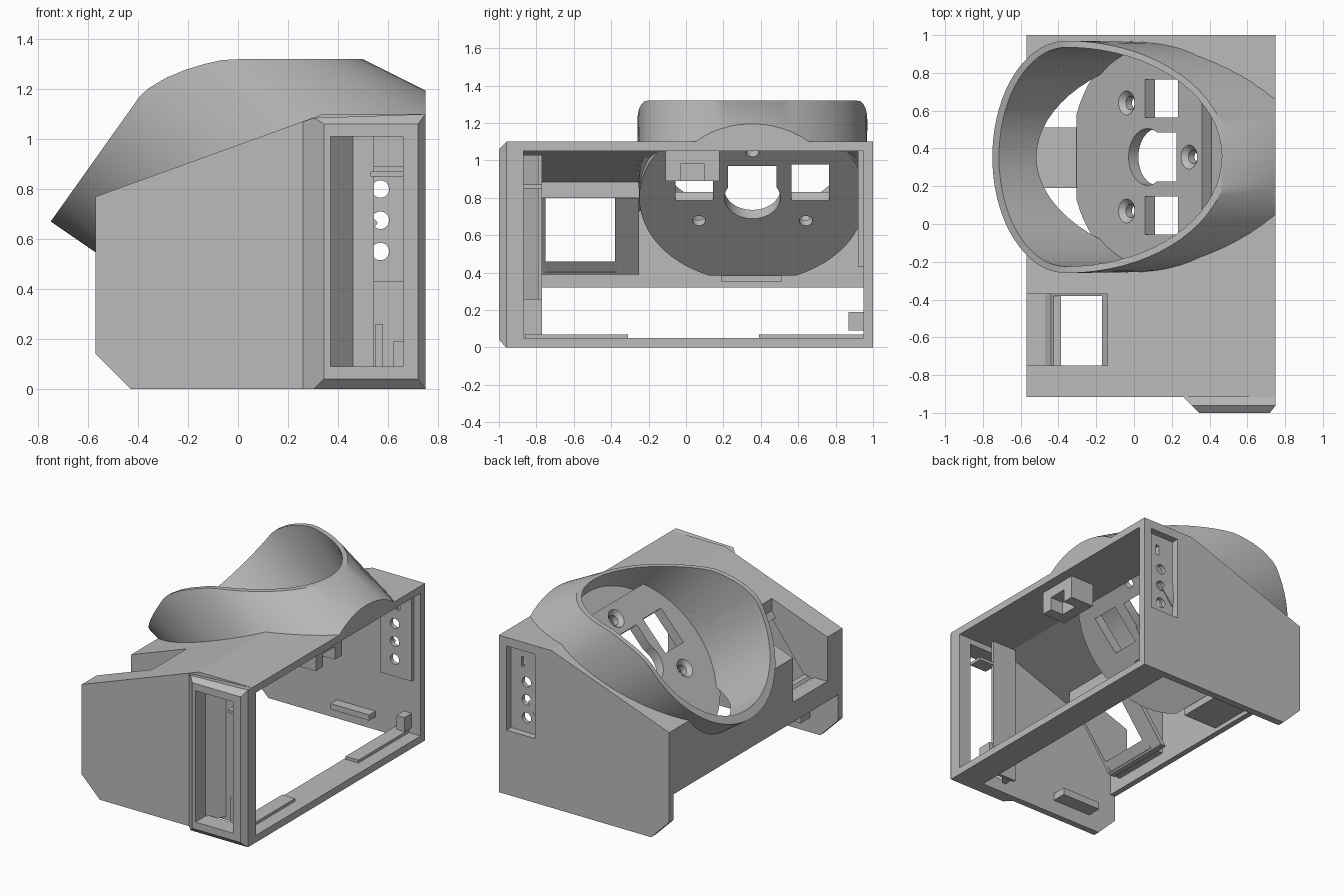
import bpy, bmesh, math
from math import sin, cos, pi, radians
from mathutils import Matrix, Vector

if "Cube" in bpy.data.objects:
    bpy.data.objects.remove(bpy.data.objects["Cube"])

grey = bpy.data.materials.new("plain_grey")
grey.use_nodes = True
grey.diffuse_color = (0.5, 0.5, 0.5, 1)
grey.node_tree.nodes["Principled BSDF"].inputs["Base Color"].default_value = grey.diffuse_color


def finish(name, bm):
    bmesh.ops.recalc_face_normals(bm, faces=bm.faces[:])
    mesh = bpy.data.meshes.new(name)
    bm.to_mesh(mesh)
    bm.free()
    mesh.materials.append(grey)
    ob = bpy.data.objects.new(name, mesh)
    bpy.context.collection.objects.link(ob)
    return ob


def loft(name, rings, strips=False):
    """Skin between rings of points; end caps are one face, or strips across y."""
    bm = bmesh.new()
    vs = [[bm.verts.new(p) for p in r] for r in rings]
    n = len(vs[0])
    for a, b in zip(vs, vs[1:]):
        for i in range(n):
            j = (i + 1) % n
            bm.faces.new((a[i], a[j], b[j], b[i]))
    for r in (vs[0], vs[-1]):
        if strips:
            for i in range(n // 2):
                bm.faces.new(list(dict.fromkeys((r[i], r[i + 1], r[n - i - 1], r[(n - i) % n]))))
        else:
            bm.faces.new(r)
    return finish(name, bm)


def prism(name, pts, y0, y1):
    return loft(name, [[(x, y, z) for x, z in pts] for y in (y0, y1)])


def box(name, x0, x1, y0, y1, z0, z1):
    return prism(name, [(x0, z0), (x1, z0), (x1, z1), (x0, z1)], y0, y1)


def rod(name, matrix, r, depth, r2=None, n=32):
    bm = bmesh.new()
    bmesh.ops.create_cone(bm, cap_ends=True, segments=n, radius1=r,
                          radius2=r if r2 is None else r2, depth=depth, matrix=matrix)
    return finish(name, bm)


def boolean(ob, cutters, op="DIFFERENCE", keep=False):
    for c in cutters:
        c.hide_render = True
        m = ob.modifiers.new("bool", "BOOLEAN")
        m.operation, m.solver, m.object = op, "EXACT", c
        bpy.context.view_layer.update()
        dg = bpy.context.evaluated_depsgraph_get()
        new = bpy.data.meshes.new_from_object(ob.evaluated_get(dg))
        ob.modifiers.clear()
        ob.data = new
        if not keep:
            bpy.data.objects.remove(c)


def smooth(ob, angle=30):
    ob.data.shade_smooth()
    ob.data.set_sharp_from_angle(angle=radians(angle))


# Tilted frame shared by the mounting plate and the collar
TILT, MID = radians(48), 0.355
plate_mat = Matrix.Translation((0.09, MID, 0.83)) @ Matrix.Rotation(-TILT, 4, "Y")

# Housing shell with open side, open underside and partial back wall
housing = prism("housing", [(-0.57, 0.14), (-0.43, 0), (0.75, 0), (0.75, 1.1),
                            (0.34, 1.1), (-0.57, 0.77)], -0.915, 1)


def bezel_ring(y, x0, x1, z0, z_left, z_right):
    return [(x0, y, z0), (x1, y, z0), (x1, y, z_right), (x0, y, z_left)]


bezel = loft("bezel", [bezel_ring(-0.9, 0.26, 0.75, 0, 1.07, 1.1),
                       bezel_ring(-0.915, 0.26, 0.75, 0, 1.07, 1.1),
                       bezel_ring(-0.96, 0.305, 0.75, 0, 1.085, 1.1),
                       bezel_ring(-1, 0.345, 0.72, 0.04, 1.06, 1.06)])
boolean(housing, [bezel], "UNION")
cavity = prism("cavity", [(0.8, 0.05), (0.55, 0.05), (0.55, -0.1), (-0.7, -0.1), (-0.7, 0.32),
                          (-0.53, 0.32), (-0.53, 0.73), (0.355, 1.05), (0.8, 1.05)], -0.87, 0.95)
window = box("window", 0.37, 0.66, -1.1, -0.8, 0.09, 1.01)
notch = box("notch", -0.7, -0.14, -0.75, -0.37, 0.46, 1.3)
boolean(housing, [cavity, window, notch])

# Collar: egg-shaped rim on a curved height line, lofted to a tilted round base
N = 72
HEIGHTS = [(-0.75, 0.67), (-0.38, 1.19), (-0.29, 1.245), (-0.18, 1.29), (-0.05, 1.32), (0.6, 1.32)]


def height(x):
    for (xa, za), (xb, zb) in zip(HEIGHTS, HEIGHTS[1:]):
        if x <= xb:
            return za + (zb - za) * (x - xa) / (xb - xa)
    return HEIGHTS[-1][1]


def rim(inset):
    pts = []
    for i in range(N):
        t = 2 * pi * i / N
        a = (0.86 if cos(t) > 0 else 0.39) - inset
        x = -0.36 + a * cos(t)
        pts.append(Vector((x, MID + (0.615 - inset) * sin(t), height(x))))
    return pts


def base(cx, cz, ru, rv):
    return [Vector((cx + ru * cos(TILT) * cos(t), MID + rv * sin(t), cz + ru * sin(TILT) * cos(t)))
            for t in (2 * pi * i / N for i in range(N))]


outer, inner = rim(0), rim(0.035)
foot_out, foot_in = base(0.36, 0.69, 0.65, 0.605), base(0.127, 0.797, 0.57, 0.57)
below = [p.lerp(f, 1.2) for p, f in zip(outer, foot_out)]
above = [p.lerp(f, -0.6) for p, f in zip(inner, foot_in)]
collar = loft("collar", [outer, below], strips=True)
bore = loft("bore", [above, foot_in], strips=True)
under_plate = prism("under_plate", [(-0.53, -0.1), (0.8, -0.1), (0.8, 1.05), (0.288, 1.05),
                                    (-0.15, 0.57), (-0.53, 0.57)], -0.87, 0.95)
boolean(collar, [under_plate, box("side_trim", 0.75, 1.5, -2, 2, -1, 3)])
boolean(collar, [bore], keep=True)
smooth(collar)

# Open the housing roof and back wall beneath the collar
boolean(housing, [bore])

# Recessed control panel on the far side wall
boolean(housing, [box("panel_recess", 0.47, 0.69, 0.93, 1.1, 0.45, 1.04)])
panel = box("control_panel", 0.46, 0.7, 0.92, 0.95, 0.43, 1.05)
side = Matrix.Rotation(pi / 2, 4, "X")
boolean(panel, [rod("button_hole", Matrix.Translation((0.57, 0.93, z)) @ side, 0.035, 0.3)
                for z in (0.55, 0.675, 0.8)])
boolean(panel, [box("switch_slot", 0.585, 0.61, 0.8, 1.1, 0.9, 0.97)])

# Mounting plate with keyhole, slots and countersunk screw holes
plate = rod("mounting_plate", plate_mat @ Matrix.Translation((0, 0, -0.01)), 0.605, 0.07, n=64)


def local_box(u0, u1, v0, v1):
    ob = box("plate_cut", u0, u1, v0, v1, -0.4, 0.4)
    ob.data.transform(plate_mat)
    return ob


boolean(plate, [local_box(-1, -0.56, -1, 1), local_box(0.43, 1, -1, 1),
                rod("centre_hole", plate_mat, 0.15, 0.4),
                local_box(0, 0.23, -0.13, 0.13),
                local_box(-0.02, 0.24, 0.21, 0.41), local_box(-0.02, 0.24, -0.41, -0.21)])
for k in range(3):
    t = 2 * pi * k / 3
    at = plate_mat @ Matrix.Translation((0.33 * cos(t), 0.33 * sin(t), 0))
    boolean(plate, [rod("screw_hole", at, 0.035, 0.3),
                    rod("countersink", at @ Matrix.Translation((0, 0, 0.015)), 0.03, 0.04, 0.075)])
smooth(plate)

# Strap tying the plate to the back wall
box("strap", -0.54, -0.27, 0.19, 0.51, 0.35, 0.4)

# Notch pocket: sill, cheeks and a slanted frame beneath the opening
prism("notch_sill", [(-0.57, 0.4), (-0.43, 0.4), (-0.43, 0.44), (-0.47, 0.46), (-0.57, 0.46)],
      -0.77, -0.35)
for y in (-0.775, -0.37):
    prism("notch_cheek", [(-0.55, 0.4), (-0.43, 0.4), (-0.14, 0.82), (-0.14, 0.9), (-0.55, 0.75)],
          y, y + 0.025)
frame = prism("slanted_frame", [(-0.48, 0.39), (-0.44, 0.39), (-0.1, 0.84), (-0.14, 0.84)],
              -0.77, -0.25)
boolean(frame, [box("frame_opening", -0.8, 0.2, -0.75, -0.38, 0.46, 0.8)])
box("notch_lip", -0.14, -0.1, -0.77, -0.25, 0.8, 0.9)

# Pocket post behind the bezel window
box("window_post", 0.36, 0.545, -0.79, -0.77, 0.05, 1.03)
loft("window_slope", [[(x, y, z) for x, y in ((0.36, -0.9), (0.46, -0.79), (0.36, -0.78))]
                      for z in (0.07, 1.03)])
box("window_rail", 0.55, 0.58, -0.87, -0.77, 0.05, 0.26)
box("window_stop", 0.53, 0.66, -0.87, -0.77, 0.85, 0.87)

# Cable bracket under the roof
bracket = box("cable_bracket", 0.5, 0.68, -0.11, 0.18, 0.89, 1.07)
boolean(bracket, [box("bracket_slot", 0.58, 0.8, -0.03, 0.1, 0.8, 0.98)])

# Rails on the sill and inside the end walls
for y0, y1 in ((-0.86, -0.31), (0.39, 0.95)):
    box("sill_rail", 0.56, 0.66, y0, y1, 0.04, 0.07)
box("end_wall_rail", 0.1, 0.4, 0.88, 0.96, 0.09, 0.13)
box("near_wall_rail", -0.35, -0.05, -0.88, -0.77, 0.1, 0.15)
box("corner_block", 0.62, 0.68, 0.87, 0.96, 0.09, 0.19)
